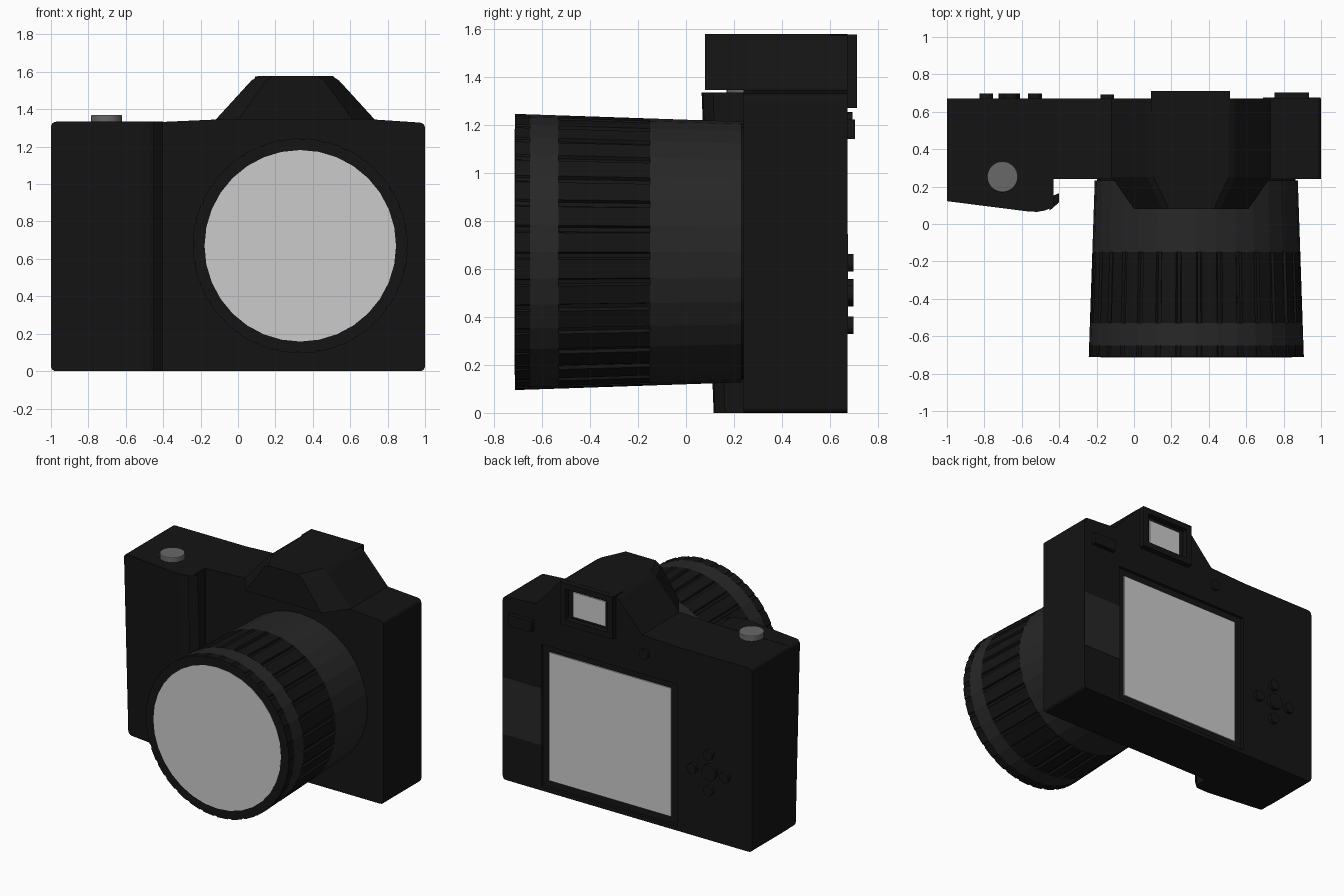
import bpy, bmesh, math
from mathutils import Vector, Matrix

if "Cube" in bpy.data.objects:
    bpy.data.objects.remove(bpy.data.objects["Cube"])


def material(name, v):
    m = bpy.data.materials.new(name)
    m.diffuse_color = (v, v, v, 1)
    m.use_nodes = True
    m.node_tree.nodes["Principled BSDF"].inputs["Base Color"].default_value = m.diffuse_color
    return m


BLACK = material("black_shell", 0.007)
DARK = material("dark_barrel", 0.02)
METAL = material("grey_metal", 0.14)


def finish(name, bm, mat=None):
    bmesh.ops.recalc_face_normals(bm, faces=bm.faces)
    me = bpy.data.meshes.new(name)
    bm.to_mesh(me)
    bm.free()
    if mat:
        me.materials.append(mat)
    ob = bpy.data.objects.new(name, me)
    bpy.context.collection.objects.link(ob)
    return ob


def rounded(corners, steps=4):
    """Turn (a, b, radius) corners into a smooth outline."""
    out = []
    for i, (a, b, r) in enumerate(corners):
        p = Vector((a, b))
        if not r:
            out.append(p)
            continue
        u = (Vector(corners[i - 1][:2]) - p).normalized() * r
        v = (Vector(corners[(i + 1) % len(corners)][:2]) - p).normalized() * r
        for k in range(steps + 1):
            t = k / steps
            out.append(p + u * (1 - t) ** 2 + v * t ** 2)
    return out


def loft(loops, closed=False):
    """Skin a list of equal 3D loops, capped at the ends unless closed."""
    bm = bmesh.new()
    rings = [[bm.verts.new(p) for p in loop] for loop in loops]
    n = len(rings[0])
    pairs = list(zip(rings, rings[1:]))
    if closed:
        pairs.append((rings[-1], rings[0]))
    for a, b in pairs:
        for i in range(n):
            j = (i + 1) % n
            bm.faces.new((a[i], a[j], b[j], b[i]))
    if not closed:
        bm.faces.new(rings[0])
        bm.faces.new(rings[-1])
    return bm


def box(name, lo, hi, mat=None):
    bm = bmesh.new()
    bmesh.ops.create_cube(bm, size=1)
    lo, hi = Vector(lo), Vector(hi)
    for v in bm.verts:
        v.co = Vector(((lo[i] + hi[i]) / 2 + v.co[i] * (hi[i] - lo[i])) for i in range(3))
    return finish(name, bm, mat)


def disc(name, centre, radius, depth, axis, mat=None, sides=32):
    bm = bmesh.new()
    bmesh.ops.create_cone(bm, cap_ends=True, segments=sides, radius1=radius,
                          radius2=radius, depth=depth)
    rot = Matrix.Rotation(math.pi / 2, 4, 'X') if axis == 'y' else Matrix()
    bm.transform(Matrix.Translation(centre) @ rot)
    return finish(name, bm, mat)


# Body shell: front outline pulled back through the depth
outline = rounded([(-1, 0, .03), (1, 0, .03), (1, 1.327, .03), (.73, 1.345, 0),
                   (-.12, 1.345, 0), (-.41, 1.332, 0), (-1, 1.332, .03)])
body = finish("body", loft([[(p.x, y, p.y) for p in outline] for y in (.24, .672)]), BLACK)

# Recess for the rear display
cutter = box("display_recess_cutter", (-.40, .65, .03), (.69, .8, 1.06))
cutter.hide_render = True
cutter.display_type = 'WIRE'
cut = body.modifiers.new("display_recess", 'BOOLEAN')
cut.operation = 'DIFFERENCE'
cut.object = cutter
cut.solver = 'EXACT'
box("display_screen", (-.34, .645, .08), (.637, .658, 1.01))
box("display_hinge", (.69, .66, .33), (.998, .675, .745), DARK)

# Grip: plan outline, leaning forward toward the top
plan = rounded([(-1, .24, 0), (-1, .122, 0), (-.47, .055, .09), (-.43, .09, .03), (-.43, .24, 0)])
bm = loft([[(p.x, p.y + (lean if p.y < .2 else 0), z) for p in plan]
           for z, lean in ((0, .05), (1.334, 0))])
bm.verts.ensure_lookup_table()
side = [e for e in bm.edges if all(v.co.x < -.999 for v in e.verts)
        and abs(e.verts[0].co.z - e.verts[1].co.z) < .01]
bmesh.ops.bevel(bm, geom=side, offset=.03, segments=4, profile=.5, affect='EDGES')
finish("grip", bm, BLACK)


# Viewfinder hump: trapezoid sections narrowing to the front
def hump_section(y, base, top):
    c = .306
    half = [(base, 1.345), (top, 1.553), (top - .035, 1.577)]
    return ([(c - w, y, z) for w, z in half] + [(c + w, y, z) for w, z in reversed(half)])


finish("viewfinder_hump", loft([hump_section(.08, .305, .155), hump_section(.25, .425, .235),
                                hump_section(.672, .425, .235)]), BLACK)

# Eyepiece: box with a sunken rear window
eyepiece = box("eyepiece", (.09, .60, 1.27), (.513, .712, 1.576), BLACK)
bm = bmesh.new()
bm.from_mesh(eyepiece.data)
back = max(bm.faces, key=lambda f: f.calc_center_median().y)
bmesh.ops.inset_region(bm, faces=[back], thickness=.06)
hole = bmesh.ops.extrude_face_region(bm, geom=[back])
bmesh.ops.translate(bm, vec=(0, -.04, 0),
                    verts=[g for g in hole["geom"] if isinstance(g, bmesh.types.BMVert)])
bmesh.ops.delete(bm, geom=[back], context='FACES')
bm.to_mesh(eyepiece.data)
bm.free()
box("eyepiece_window", (.17, .66, 1.33), (.43, .68, 1.51))

# Lens barrel: stacked bands round the lens axis
AX, AZ, SIDES = .333, .67, 32


def radius_at(y):
    return .543 + (.23 - y) * .034


def lens_loop(y, radius, groove=0):
    loop = []
    for k in range(SIDES):
        for offset, drop in ((0, 0), (.72, 0), (.78, groove), (.94, groove)):
            if offset and not groove:
                continue
            a = math.tau * (k + offset) / SIDES
            r = radius - drop
            loop.append((AX + r * math.cos(a), y, AZ + r * math.sin(a)))
    return loop


for name, y0, y1, groove, mat in (
        ("lens_base", .232, -.15, 0, DARK), ("lens_grip_ring", -.15, -.53, .014, BLACK),
        ("lens_front_band", -.53, -.65, 0, DARK), ("lens_rim", -.65, -.712, .006, BLACK)):
    finish(name, loft([lens_loop(y, radius_at(y), groove) for y in (y0, y1)]), mat)
disc("lens_mount", (AX, .235, AZ), .53, .03, 'y', BLACK)
disc("lens_glass", (AX, -.709, AZ), .512, .01, 'y')

# Shutter button
shutter = disc("shutter_button", (-.703, .252, 1.345), .083, .05, 'z', METAL)
bev = shutter.modifiers.new("soft_edge", 'BEVEL')
bev.width = .006
bev.segments = 2

# Rear controls
disc("pad_centre", (-.667, .68, .5), .057, .036, 'y', BLACK, 24)
for i, (dx, dz) in enumerate(((1, 0), (-1, 0), (0, 1), (0, -1))):
    disc(f"pad_button_{i + 1}", (-.66 + dx * .13, .68, .495 + dz * .13), .037, .034, 'y', BLACK, 20)
disc("playback_button", (-.143, .678, 1.215), .037, .03, 'y', BLACK, 20)
box("rear_switch", (.75, .665, 1.14), (.935, .703, 1.222), BLACK)
